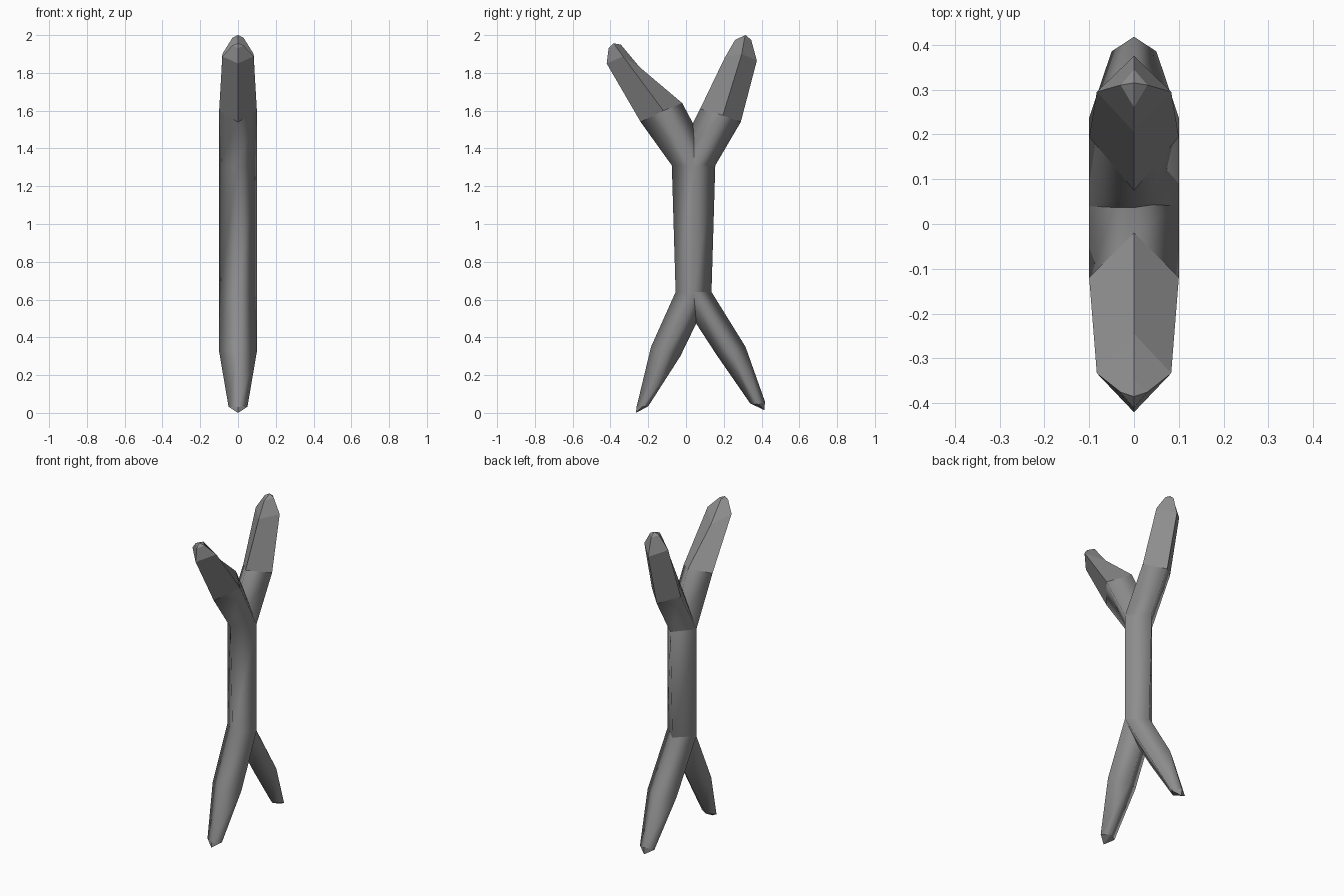
import bpy
import bmesh

if "Cube" in bpy.data.objects:
    bpy.data.objects.remove(bpy.data.objects["Cube"])

grey = bpy.data.materials.new("grey")
grey.diffuse_color = (0.27, 0.27, 0.27, 1)
grey.use_nodes = True
grey.node_tree.nodes["Principled BSDF"].inputs["Base Color"].default_value = grey.diffuse_color


def strand(name, foot, rings, tip):
    """Four-sided bent tube. Ring: front y, z, back y, z, half width, optional side y, z."""
    bm = bmesh.new()
    loops = []
    for fy, fz, by, bz, w, *side in rings:
        sy, sz = side or ((fy + by) / 2, (fz + bz) / 2)
        loops.append([bm.verts.new(p) for p in
                      ((0, fy, fz), (w, sy, sz), (0, by, bz), (-w, sy, sz))])
    bottom = bm.verts.new((0, *foot))
    top = bm.verts.new((0, *tip))
    for i in range(4):
        j = (i + 1) % 4
        bm.faces.new((bottom, loops[0][j], loops[0][i]))
        bm.faces.new((loops[-1][i], loops[-1][j], top))
        for k in range(len(loops) - 1):
            a, b = loops[k], loops[k + 1]
            f = bm.faces.new((a[i], a[j], b[j], b[i]))
            f.smooth = k < 4          # the arm ends stay faceted
    bmesh.ops.recalc_face_normals(bm, faces=bm.faces[:])
    # crisp border between the smooth tube and the faceted arm end
    for e in bm.edges:
        if len({f.smooth for f in e.link_faces}) == 2:
            e.smooth = False
    mesh = bpy.data.meshes.new(name)
    bm.to_mesh(mesh)
    bm.free()
    mesh.materials.append(grey)
    obj = bpy.data.objects.new(name, mesh)
    bpy.context.collection.objects.link(obj)
    return obj


# shared middle of both strands
trunk = [(-0.055, 0.64, 0.135, 0.64, 0.1),
         (-0.075, 1.31, 0.155, 1.31, 0.1)]

# strand with the front leg and front arm
strand("front_strand", (-0.265, 0.0),
       [(-0.262, 0.03, -0.20, 0.035, 0.05),
        (-0.185, 0.35, -0.03, 0.30, 0.1)] + trunk +
       [(-0.24, 1.54, -0.02, 1.64, 0.1, -0.12, 1.60),
        (-0.42, 1.85, -0.245, 1.83, 0.083, -0.333, 1.887),
        (-0.41, 1.93, -0.345, 1.95, 0.03, -0.375, 1.945)],
       (-0.385, 1.957))

# strand with the back leg and back arm
strand("back_strand", (0.415, 0.015),
       [(0.34, 0.05, 0.418, 0.06, 0.05, 0.385, 0.045),
        (0.16, 0.31, 0.315, 0.35, 0.1)] + trunk +
       [(0.075, 1.61, 0.29, 1.54, 0.1, 0.195, 1.575),
        (0.205, 1.88, 0.375, 1.865, 0.083, 0.295, 1.90),
        (0.26, 1.975, 0.345, 1.975, 0.03, 0.31, 1.985)],
       (0.315, 2.0))
